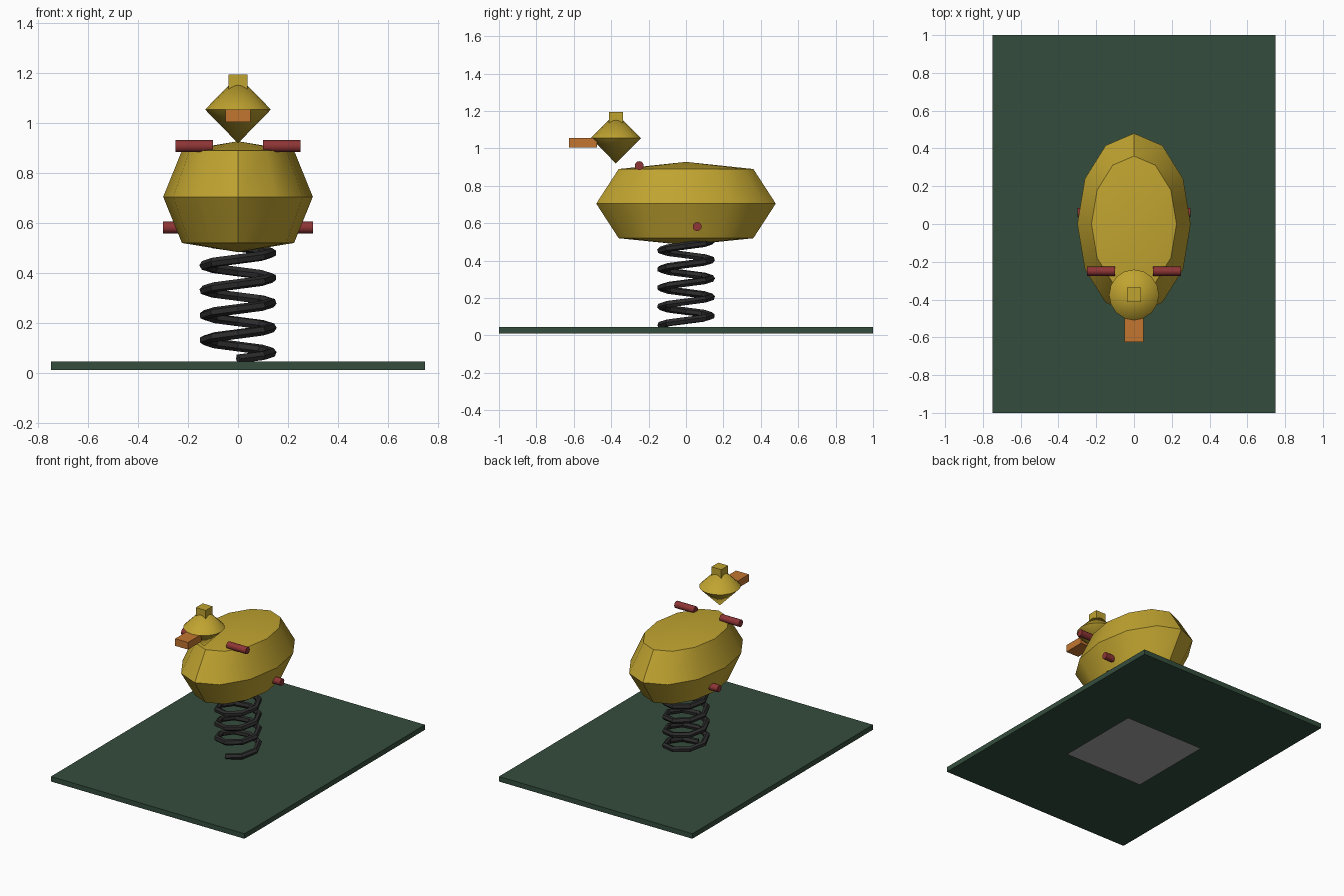
import bpy, bmesh, math
from mathutils import Matrix

cube = bpy.data.objects.get("Cube")
if cube:
    bpy.data.objects.remove(cube, do_unlink=True)


def material(name, rgb):
    m = bpy.data.materials.new(name)
    m.use_nodes = True
    m.diffuse_color = (*rgb, 1)
    m.node_tree.nodes["Principled BSDF"].inputs["Base Color"].default_value = (*rgb, 1)
    return m


yellow = material("mustard yellow", (0.53, 0.37, 0.03))
green = material("dark green", (0.034, 0.075, 0.046))
red = material("dull red", (0.27, 0.035, 0.035))
orange = material("orange", (0.54, 0.18, 0.03))
black = material("spring black", (0.025, 0.025, 0.025))
grey = material("grey", (0.38, 0.38, 0.38))


def smooth(ob):
    bpy.ops.object.select_all(action='DESELECT')
    ob.select_set(True)
    bpy.context.view_layer.objects.active = ob
    bpy.ops.object.shade_smooth_by_angle(angle=math.radians(32))


def finish(name, bm, mat):
    bmesh.ops.recalc_face_normals(bm, faces=bm.faces)
    me = bpy.data.meshes.new(name)
    bm.to_mesh(me)
    bm.free()
    me.materials.append(mat)
    ob = bpy.data.objects.new(name, me)
    bpy.context.collection.objects.link(ob)
    return ob


def box(name, lo, hi, mat):
    bm = bmesh.new()
    size = [b - a for a, b in zip(lo, hi)]
    mid = [(a + b) / 2 for a, b in zip(lo, hi)]
    bmesh.ops.create_cube(bm, size=1, matrix=Matrix.Translation(mid) @ Matrix.Diagonal((*size, 1)))
    return finish(name, bm, mat)


def lathe(name, rings, bottom, top, rx, ry, cy, sides, mat):
    """Elliptical rings (scale, height) closed by a pole at each end."""
    bm = bmesh.new()
    loops = []
    for scale, z in rings:
        angles = [2 * math.pi * i / sides for i in range(sides)]
        loops.append([bm.verts.new((rx * scale * math.cos(a), cy + ry * scale * math.sin(a), z))
                      for a in angles])
    low, high = bm.verts.new((0, cy, bottom)), bm.verts.new((0, cy, top))
    for i in range(sides):
        j = (i + 1) % sides
        bm.faces.new((low, loops[0][j], loops[0][i]))
        bm.faces.new((high, loops[-1][i], loops[-1][j]))
        for a, b in zip(loops, loops[1:]):
            bm.faces.new((a[i], a[j], b[j], b[i]))
    ob = finish(name, bm, mat)
    smooth(ob)
    return ob


def bar(name, x0, x1, y, z, radius):
    bm = bmesh.new()
    place = Matrix.Translation(((x0 + x1) / 2, y, z)) @ Matrix.Rotation(math.pi / 2, 4, 'Y')
    bmesh.ops.create_cone(bm, cap_ends=True, segments=12, radius1=radius, radius2=radius,
                          depth=abs(x1 - x0), matrix=place)
    smooth(finish(name, bm, red))


# Ground plate and the mounting pad beneath it
box("ground_plate", (-0.75, -1, 0.01), (0.75, 1, 0.045), green)
bm = bmesh.new()
bmesh.ops.create_grid(bm, x_segments=1, y_segments=1, size=0.31)
pad = finish("mounting_pad", bm, grey)
if pad.data.polygons[0].normal.z > 0:
    pad.data.flip_normals()

# Coil spring
curve = bpy.data.curves.new("spring", 'CURVE')
curve.dimensions = '3D'
curve.bevel_depth = 0.02
curve.bevel_resolution = 1
curve.use_fill_caps = True
path = curve.splines.new('POLY')
count = 39
path.points.add(count - 1)
for i, p in enumerate(path.points):
    a = math.pi * i / 4 - math.pi / 2
    p.co = (0.135 * math.cos(a), 0.135 * math.sin(a), 0.055 + 0.1 * i / 8, 1)
curve.materials.append(black)
spring = bpy.data.objects.new("spring", curve)
bpy.context.collection.objects.link(spring)
bpy.ops.object.select_all(action='DESELECT')
spring.select_set(True)
bpy.context.view_layer.objects.active = spring
bpy.ops.object.convert(target='MESH')
smooth(spring)

# Body and head
lathe("body", [(0.75, 0.52), (1, 0.705), (0.75, 0.89)], 0.483, 0.928, 0.3, 0.48, 0, 12, yellow)
lathe("head", [(1, 1.055)], 0.92, 1.19, 0.132, 0.134, -0.375, 16, yellow)
box("crest", (-0.038, -0.412, 1.115), (0.038, -0.336, 1.195), yellow)
box("beak", (-0.05, -0.625, 1.005), (0.05, -0.475, 1.055), orange)

# Handles and foot pegs on both sides
for side, s in (("left", 1), ("right", -1)):
    bar(side + "_handle", s * 0.1, s * 0.25, -0.25, 0.908, 0.024)
    bar(side + "_foot_peg", s * 0.15, s * 0.3, 0.06, 0.582, 0.024)
